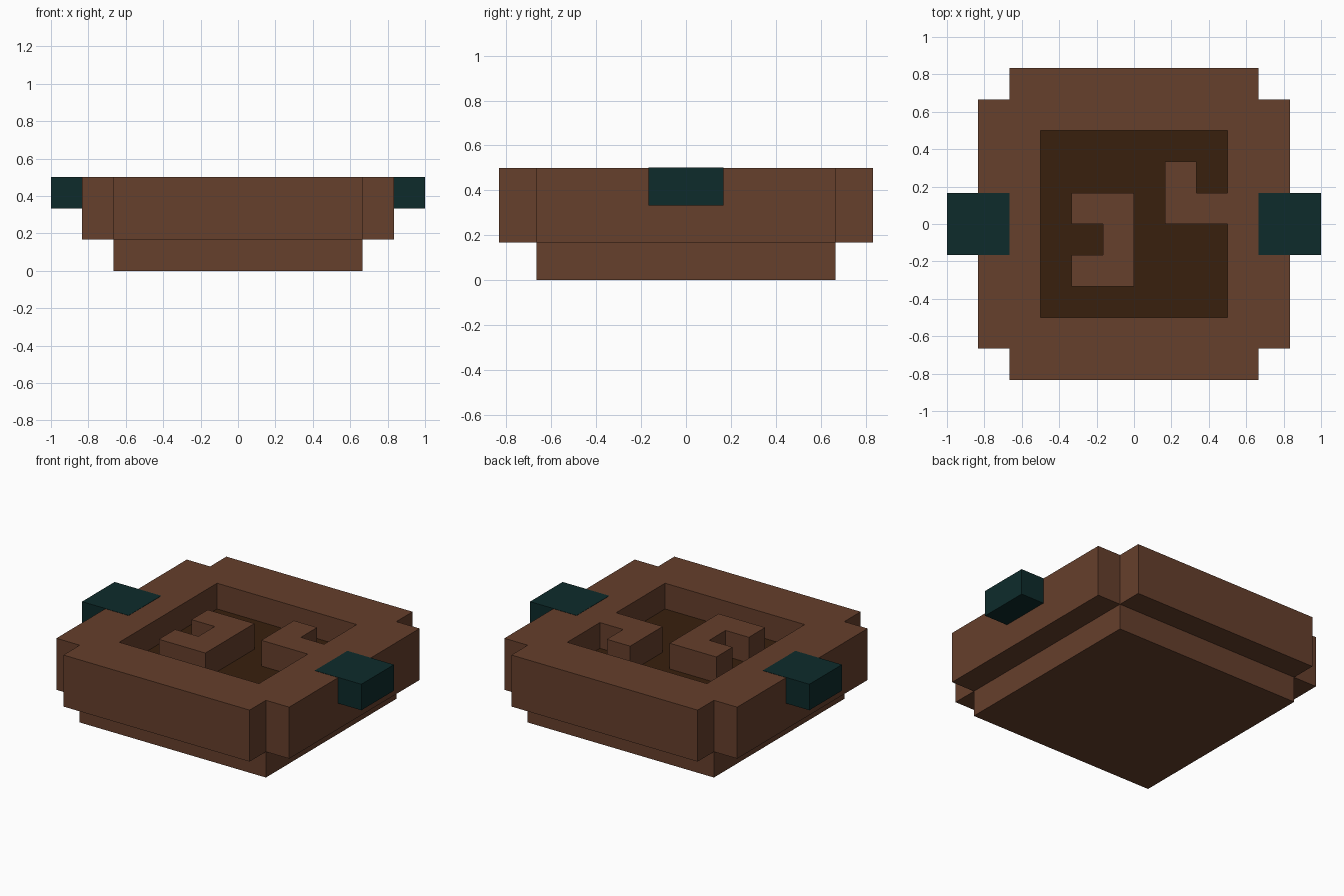
import bpy
import bmesh

U = 1 / 6  # every part sits on a grid of this size

cube = bpy.data.objects.get("Cube")
if cube:
    bpy.data.objects.remove(cube, do_unlink=True)


def make_material(name, rgb):
    mat = bpy.data.materials.new(name)
    mat.use_nodes = True
    mat.diffuse_color = (*rgb, 1)
    for node in mat.node_tree.nodes:
        if node.type == "BSDF_PRINCIPLED":
            node.inputs["Base Color"].default_value = (*rgb, 1)
    return mat


brown = make_material("warm brown", (0.133, 0.050, 0.025))
dark = make_material("dark brown", (0.040, 0.0144, 0.004))
teal = make_material("dark teal", (0.004, 0.024, 0.024))


def prism(name, outline, z0, z1, mat):
    """Extrude a counter-clockwise outline, given in grid units."""
    bm = bmesh.new()
    base = bm.faces.new([bm.verts.new((x * U, y * U, z0 * U)) for x, y in outline])
    new = bmesh.ops.extrude_face_region(bm, geom=[base], use_keep_orig=True)["geom"]
    top = [v for v in new if isinstance(v, bmesh.types.BMVert)]
    bmesh.ops.translate(bm, verts=top, vec=(0, 0, (z1 - z0) * U))
    bmesh.ops.recalc_face_normals(bm, faces=bm.faces)
    mesh = bpy.data.meshes.new(name)
    bm.to_mesh(mesh)
    bm.free()
    mesh.materials.append(mat)
    obj = bpy.data.objects.new(name, mesh)
    bpy.context.collection.objects.link(obj)
    return obj


def rect(x0, y0, x1, y1):
    return [(x0, y0), (x1, y0), (x1, y1), (x0, y1)]


# Square foot
prism("foot", rect(-4, -4, 4, 4), 0, 1, brown)

# Wide body with notched corners
body = prism("body", [(-4, -5), (4, -5), (4, -4), (5, -4), (5, 4), (4, 4),
                      (4, 5), (-4, 5), (-4, 4), (-5, 4), (-5, -4), (-4, -4)],
             1, 3, brown)

# Recess, leaving a hooked ledge attached to the left wall
recess = prism("recess_cutter", [(-3, -3), (3, -3), (3, 0), (1, 0), (1, 2),
                                 (2, 2), (2, 1), (3, 1), (3, 3), (-3, 3)],
               2, 4, brown)
cut = body.modifiers.new("recess", "BOOLEAN")
cut.operation = "DIFFERENCE"
cut.solver = "EXACT"
cut.object = recess
bpy.context.view_layer.update()
evaluated = body.evaluated_get(bpy.context.evaluated_depsgraph_get())
body_mesh = bpy.data.meshes.new_from_object(evaluated)
body.modifiers.clear()
body.data = body_mesh
bpy.data.objects.remove(recess, do_unlink=True)

# Dark recess floor: the upward faces below the rim
body_mesh.materials.clear()
body_mesh.materials.append(brown)
body_mesh.materials.append(dark)
for face in body_mesh.polygons:
    face.material_index = int(face.normal.z > 0.9 and face.center.z < 2.5 * U)

# Free-standing hooked block in the recess
prism("hooked_block", [(-2, -2), (0, -2), (0, 1), (-2, 1), (-2, 0),
                       (-1, 0), (-1, -1), (-2, -1)], 2, 3, brown)

# Side handles, a hair above the rim
for name, x in (("left_handle", 4), ("right_handle", -6)):
    prism(name, rect(x, -1, x + 2, 1), 2, 3.01, teal)
